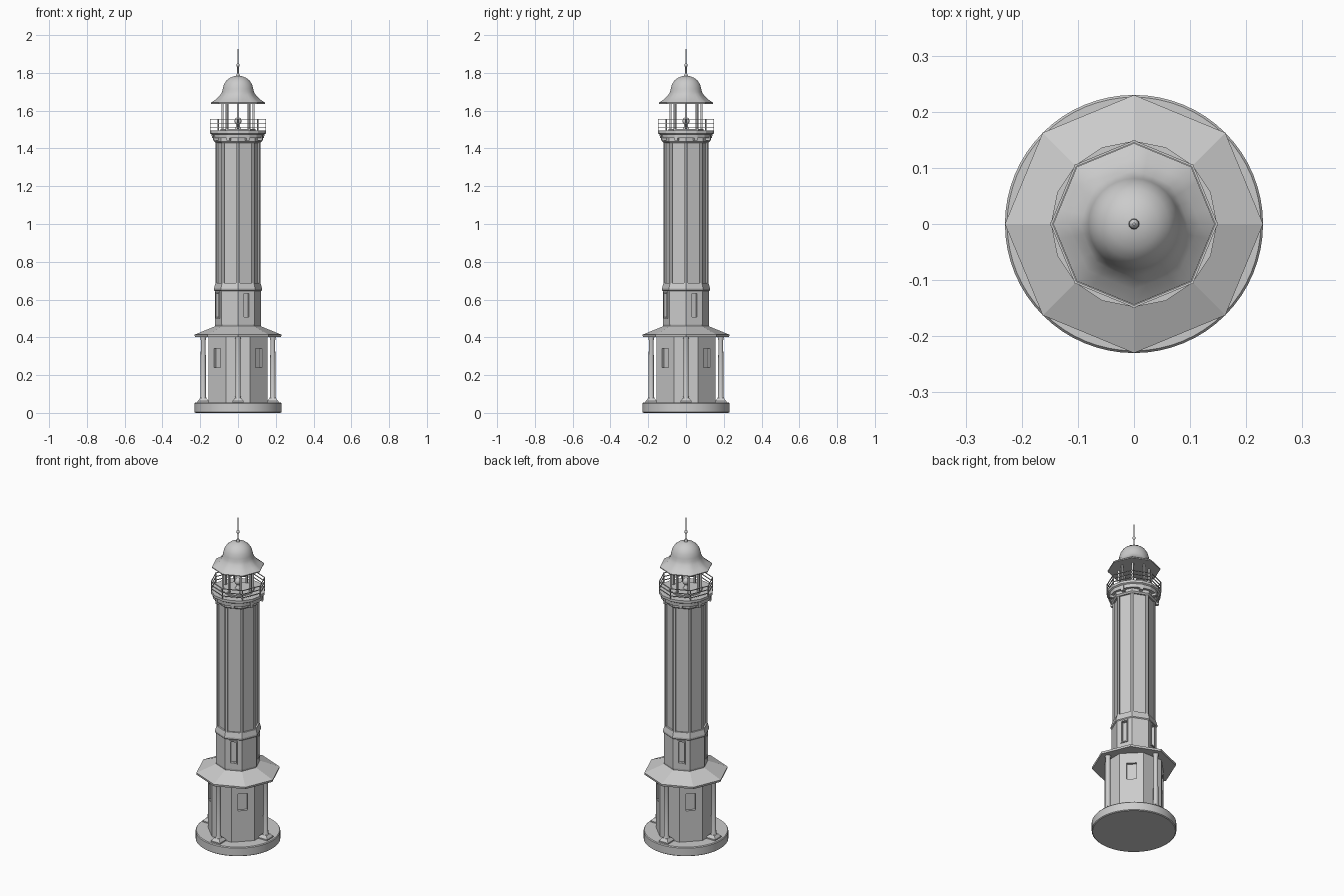
import bpy, bmesh
from math import pi, sin, cos, tan, radians
from mathutils import Matrix, Vector

if "Cube" in bpy.data.objects:
    bpy.data.objects.remove(bpy.data.objects["Cube"])

OCT = pi / 4


def finish(bm, name, smooth=None):
    bmesh.ops.recalc_face_normals(bm, faces=bm.faces)
    me = bpy.data.meshes.new(name)
    bm.to_mesh(me)
    bm.free()
    ob = bpy.data.objects.new(name, me)
    bpy.context.collection.objects.link(ob)
    if smooth:
        bpy.ops.object.select_all(action='DESELECT')
        ob.select_set(True)
        bpy.context.view_layer.objects.active = ob
        bpy.ops.object.shade_smooth_by_angle(angle=radians(smooth))
    return ob


def loft(bm, rings):
    loops = [[bm.verts.new(p) for p in ring] for ring in rings]
    n = len(loops[0])
    for a, b in zip(loops, loops[1:]):
        for i in range(n):
            bm.faces.new((a[i], a[(i + 1) % n], b[(i + 1) % n], b[i]))
    bm.faces.new(loops[0][::-1])
    bm.faces.new(loops[-1])


def ring(r, z, n, start=0.0, c=(0, 0)):
    return [(c[0] + r * cos(start + 2 * pi * i / n),
             c[1] + r * sin(start + 2 * pi * i / n), z) for i in range(n)]


def turned(name, profile, n, start=0.0, smooth=None):
    bm = bmesh.new()
    loft(bm, [ring(r, z, n, start) for r, z in profile])
    return finish(bm, name, smooth)


def add_box(bm, size, centre, angle=0.0):
    # centre is (distance outward, sideways, z), turned about the tower axis
    m = (Matrix.Rotation(angle, 4, 'Z') @ Matrix.Translation(centre)
         @ Matrix.Diagonal((*size, 1)))
    bmesh.ops.create_cube(bm, size=1, matrix=m)


def cut_openings(ob, size, centre, angles):
    bm = bmesh.new()
    for a in angles:
        add_box(bm, size, centre, a)
    cutter = finish(bm, "window_cutter")
    cutter.hide_render = True
    mod = ob.modifiers.new("windows", 'BOOLEAN')
    mod.operation, mod.solver, mod.object = 'DIFFERENCE', 'EXACT', cutter
    bpy.context.view_layer.objects.active = ob
    bpy.ops.object.modifier_apply(modifier=mod.name)
    bpy.data.objects.remove(cutter)


def frames(name, w, h, t, centre, angles):
    bm = bmesh.new()
    d, z = centre
    for a in angles:
        for s in (-1, 1):
            add_box(bm, (0.012, t, h), (d, s * (w - t) / 2, z), a)
            add_box(bm, (0.012, w - 2 * t, t), (d, 0, z + s * (h - t) / 2), a)
    return finish(bm, name)


# Round plinth
turned("base", [(0.225, 0), (0.23, 0.004), (0.23, 0.05), (0.226, 0.055)], 64, smooth=30)

# Ground floor room, with windows on the diagonal faces
room = turned("ground_room", [(0.168, 0.05), (0.168, 0.41)], 8, pi / 8)
diag = [OCT + i * pi / 2 for i in range(4)]
cut_openings(room, (0.03, 0.052, 0.10), (0.155, 0, 0.29), diag)

# Porch columns on square footings
bm = bmesh.new()
for i in range(4):
    a = i * pi / 2
    c = (0.184 * cos(a), 0.184 * sin(a))
    loft(bm, [ring(r, z, 16, 0, c) for r, z in
              ((0.018, 0.075), (0.014, 0.088), (0.013, 0.385), (0.017, 0.405))])
finish(bm, "porch_columns", 40)
bm = bmesh.new()
for i in range(4):
    a = i * pi / 2
    c = (0.184 * cos(a), 0.184 * sin(a))
    loft(bm, [ring(r, z, 4, OCT, c) for r, z in
              ((0.042, 0.052), (0.042, 0.062), (0.024, 0.078))])
finish(bm, "column_footings")

# Porch roof
turned("porch_roof", [(0.15, 0.402), (0.228, 0.402), (0.23, 0.414), (0.13, 0.455),
                      (0.118, 0.46)], 8)

# Middle storey with cornice and four tall windows
mid = turned("middle_storey", [(0.117, 0.44), (0.122, 0.47), (0.122, 0.645), (0.127, 0.65),
                               (0.127, 0.66), (0.119, 0.688), (0.10, 0.688)], 8)
side = [pi / 8 + i * pi / 2 for i in range(4)]
ap = 0.122 * cos(pi / 8)
cut_openings(mid, (0.03, 0.032, 0.125), (ap, 0, 0.57), side)
frames("middle_window_frames", 0.044, 0.14, 0.007, (ap, 0.57), side)

# Shaft: octagon with recessed panels between corner ribs
bm = bmesh.new()
R, w, d = 0.118, 0.011, 0.008
a0 = R * cos(pi / 8)
s = R * sin(pi / 8)
section = []
for i in range(8):
    rot = Matrix.Rotation(pi / 8 + i * OCT, 3, 'Z')
    for x, y in ((a0, -s), (a0, -s + w), (a0 - d, -s + w), (a0 - d, s - w), (a0, s - w)):
        section.append(rot @ Vector((x, y, 0)))
loft(bm, [[p + Vector((0, 0, z)) for p in section] for z in (0.68, 1.445)])
finish(bm, "shaft")

# Gallery neck, deck and brackets
turned("gallery_neck", [(0.118, 1.43), (0.126, 1.438), (0.126, 1.452), (0.13, 1.478)], 8)
turned("gallery_deck", [(0.138, 1.455), (0.14, 1.475), (0.148, 1.48), (0.148, 1.495)], 16)
bm = bmesh.new()
for i in range(8):
    add_box(bm, (0.028, 0.018, 0.03), (0.126, 0, 1.457), pi / 8 + i * OCT)
finish(bm, "gallery_brackets")

# Railing: eight posts and three rails
bm = bmesh.new()
Rr = 0.147
for i in range(8):
    add_box(bm, (0.005, 0.005, 0.065), (Rr, 0, 1.5245), i * OCT)
    for z in (1.512, 1.533, 1.555):
        add_box(bm, (0.004, 2 * Rr * sin(pi / 8), 0.004),
                (Rr * cos(pi / 8), 0, z), pi / 8 + i * OCT)
finish(bm, "gallery_railing")

# Lantern posts, sill and lamp
bm = bmesh.new()
for i in range(8):
    add_box(bm, (0.011, 0.011, 0.16), (0.083, 0, 1.57), i * OCT)
finish(bm, "lantern_posts")
turned("lantern_sill", [(0.093, 1.49), (0.093, 1.502), (0.088, 1.504)], 8)
turned("lamp", [(0.02, 1.50), (0.012, 1.51), (0.008, 1.525), (0.017, 1.535),
                (0.019, 1.545), (0.015, 1.558), (0.004, 1.565)], 16, smooth=50)

# Lantern roof: eight-cornered eave easing into a round dome
profile = [(0.08, 1.638, 1), (0.143, 1.636, 1), (0.144, 1.642, 1), (0.117, 1.66, 0.9),
           (0.095, 1.681, 0.6), (0.085, 1.698, 0.2), (0.081, 1.715, 0), (0.075, 1.738, 0),
           (0.062, 1.759, 0), (0.043, 1.774, 0), (0.022, 1.782, 0), (0.004, 1.785, 0)]
bm = bmesh.new()
rings = []
for r, z, k in profile:
    pts = []
    for i in range(32):
        a = i * pi / 16
        f = cos(pi / 8) / cos(a % OCT - pi / 8)
        q = r * (1 - k + k * f)
        pts.append((q * cos(a), q * sin(a), z))
    rings.append(pts)
loft(bm, rings)
finish(bm, "lantern_roof", 28)

# Spire with small ball
turned("spire", [(0.010, 1.78), (0.009, 1.79), (0.004, 1.80), (0.004, 1.832), (0.008, 1.836),
                 (0.009, 1.841), (0.008, 1.846), (0.003, 1.85), (0.0025, 1.926)], 12, smooth=50)
